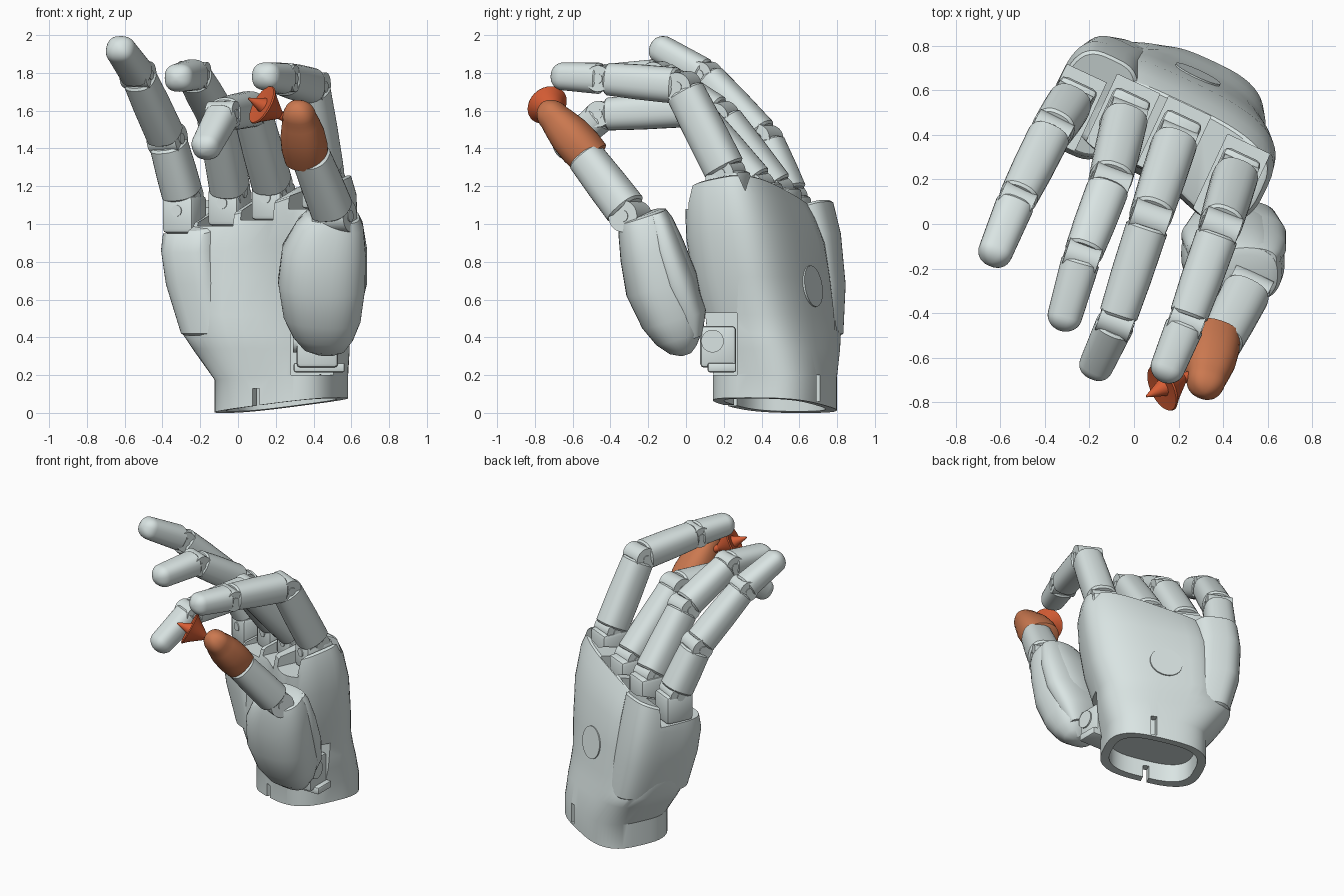
import bpy, bmesh
from math import sin, cos, pi, radians, exp
from mathutils import Vector as V, Matrix

if "Cube" in bpy.data.objects:
    bpy.data.objects.remove(bpy.data.objects["Cube"])

ANG = radians(-25)
U = V((cos(ANG), sin(ANG), 0))      # across the palm, little finger to thumb side
B = V((-sin(ANG), cos(ANG), 0))     # palm to back of hand
X, Y, Z = V((1, 0, 0)), V((0, 1, 0)), V((0, 0, 1))


def colour(name, rgb):
    m = bpy.data.materials.new(name)
    m.diffuse_color = (*rgb, 1)
    m.use_nodes = True
    m.node_tree.nodes["Principled BSDF"].inputs["Base Color"].default_value = m.diffuse_color
    return m


pale = colour("pale_grey", (.7, .78, .77))
orange = colour("orange", (.6, .19, .08))
red = colour("red_orange", (.68, .11, .035))


def activate(ob):
    bpy.ops.object.select_all(action='DESELECT')
    ob.select_set(True)
    bpy.context.view_layer.objects.active = ob


def shade(ob):
    activate(ob)
    bpy.ops.object.shade_smooth_by_angle(angle=radians(32))


def finish(name, bm, mat=None, smooth=True):
    bmesh.ops.recalc_face_normals(bm, faces=bm.faces)
    me = bpy.data.meshes.new(name)
    bm.to_mesh(me)
    bm.free()
    ob = bpy.data.objects.new(name, me)
    bpy.context.collection.objects.link(ob)
    me.materials.append(mat or pale)
    if smooth:
        shade(ob)
    return ob


def loft(name, secs, p=2.0, n=32, mat=None):
    """Skin superellipse sections (centre, u, v, half width, half depth)."""
    bm = bmesh.new()
    rings = []
    for c, u, v, a, b in secs:
        ring = []
        for i in range(n):
            ct, st = cos(2 * pi * i / n), sin(2 * pi * i / n)
            x = a * abs(ct) ** (2 / p) * (1 if ct > 0 else -1)
            y = b * abs(st) ** (2 / p) * (1 if st > 0 else -1)
            ring.append(bm.verts.new(V(c) + u * x + v * y))
        rings.append(ring)
    for r, s in zip(rings, rings[1:]):
        for i in range(n):
            j = (i + 1) % n
            bm.faces.new((r[i], r[j], s[j], s[i]))
    bm.faces.new(rings[0])
    bm.faces.new(rings[-1])
    return finish(name, bm, mat)


def frame(d, side=U):
    w = d.normalized()
    u = (side - w * side.dot(w)).normalized()
    return w, u, w.cross(u)


def shell(name, a, b, prof, p=2.5, mat=None, flat=1.0, side=U):
    """Loft along a-b; prof is a list of (fraction, radius)."""
    a, b = V(a), V(b)
    w, u, v = frame(b - a, side)
    return loft(name, [(a.lerp(b, t), u, v, r, r * flat) for t, r in prof], p, 32, mat)


def rod(name, a, b, r, r2=None, mat=None):
    d = V(b) - V(a)
    side = Z if abs(d.normalized().z) < .9 else U
    return shell(name, a, b, [(0, r), (1, r if r2 is None else r2)], 2, mat, side=side)


def add_box(bm, c, size, axes=(U, B, Z)):
    m = Matrix.Translation(V(c)) @ Matrix(axes).transposed().to_4x4() @ Matrix.Diagonal((*size, 1))
    bmesh.ops.create_cube(bm, size=1, matrix=m)


def block(name, c, size, axes=(U, B, Z), bevel=.015):
    bm = bmesh.new()
    add_box(bm, c, size, axes)
    bmesh.ops.bevel(bm, geom=bm.edges[:], offset=bevel, segments=2, affect='EDGES', profile=.5)
    return finish(name, bm)


def phalanx(name, a, b, r0, r1, g0, g1=.025, last=False, flat=.97):
    """One finger segment: chamfered sleeve, or a rounded fingertip."""
    L = (V(b) - V(a)).length
    g0, g1, e = g0 / L, g1 / L, .012 / L
    prof = [(g0, r0 * .88), (g0 + e, r0)]
    if last:
        k = 1 - r1 * .9 / L
        prof += [(k + (1 - k) * sin(i * pi / 16), max(r1 * cos(i * pi / 16), .006)) for i in range(9)]
    else:
        prof += [(.55, (r0 + r1) / 2 * 1.02), (1 - g1 - e, r1), (1 - g1, r1 * .88)]
        rod(name + "_core", a, b, r1 * .62)
    return shell(name, a, b, prof, 2.5, flat=flat)


def hinge(name, c, d, r):
    w, u, v = frame(d)
    c = V(c)
    rod(name, c - u * r * .88, c + u * r * .88, r * .8)
    rod(name + "_pin", c - u * r * .93, c + u * r * .93, r * .3)


def finger(name, pts, radii):
    for i, part in enumerate(("proximal", "middle", "tip")):
        phalanx(f"{name}_{part}", pts[i], pts[i + 1], radii[i], radii[i + 1],
                (.1, .03, .012)[i], last=i == 2, flat=(1.05, 1, .95)[i])
        if i:
            hinge(f"{name}_hinge_{i}", pts[i], V(pts[i + 1]) - V(pts[i - 1]), radii[i])


fingers = {
    "little_finger": [(-.27, .57, 1.07), (-.375, .41, 1.45), (-.53, .10, 1.79), (-.645, -.18, 1.955)],
    "ring_finger": [(-.03, .52, 1.11), (-.11, .18, 1.57), (-.235, -.15, 1.79), (-.33, -.48, 1.77)],
    "middle_finger": [(.2, .42, 1.14), (.07, .02, 1.61), (-.08, -.44, 1.58), (-.19, -.68, 1.37)],
    "index_finger": [(.465, .25, 1.2), (.385, -.02, 1.73), (.235, -.44, 1.77), (.125, -.71, 1.785)],
}

# cutters: knuckle slots, thumb recess, wrist slits
bm = bmesh.new()
for pts in fingers.values():
    add_box(bm, V(pts[0]) - B * .19 + Z * .13, (.21, .62, .5))
add_box(bm, (.47, .08, .365), (.38, .38, .33), (X, Y, Z))
add_box(bm, (.09, .2, .05), (.04, .16, .16))
add_box(bm, (.43, .73, .13), (.04, .16, .14))
cutter = finish("palm_cutter", bm, smooth=False)
cutter.hide_render = True


def carve(ob):
    m = ob.modifiers.new("slots", 'BOOLEAN')
    m.object = cutter
    activate(ob)
    for solver in ('EXACT', 'MANIFOLD', 'FLOAT'):   # keep the first solver that gives a full result
        m.solver = solver
        dg = bpy.context.evaluated_depsgraph_get()
        dg.update()
        if len(ob.evaluated_get(dg).data.polygons) > 200:
            bpy.ops.object.modifier_apply(modifier=m.name)
            break
    else:
        ob.modifiers.remove(m)
    shade(ob)


# palm with hollow wrist
Uw = U + Z * .12
Ut, Bt = U + Z * .24, B + Z * .22
palm = loft("palm", [
    ((.23, .47, .17), Uw, B, .28, .235), ((.23, .47, .042), Uw, B, .28, .235),
    ((.23, .47, .04), Uw, B, .335, .29), ((.23, .47, .19), U + Z * .05, B, .335, .29),
    ((.175, .468, .34), U, B, .41, .288), ((.147, .464, .42), U, B, .44, .285),
    ((.12, .46, .52), U, B, .47, .282), ((.12, .435, .72), U, B, .51, .276),
    ((.125, .41, .9), U + Z * .1, B + Z * .1, .525, .265),
    ((.13, .38, 1.04), U + Z * .2, B + Z * .18, .515, .235),
    ((.13, .365, 1.12), Ut, Bt, .49, .205), ((.13, .365, 1.13), Ut, Bt, .47, .19)], 3, 56)
# hollow the middle of the palm, push out the thumb-side edge, sink the side under its shell
for v in palm.data.vertices:
    rel = v.co - V((.125, .42, 0))
    u, d, k = rel.dot(U), rel.dot(B), min(1, max(0, (v.co.z - .35) / .45))
    if d < 0:
        v.co += B * k * min(1, -d / .2) * (.08 * exp(-((u + .02) / .25) ** 2) - .05 * exp(-((u - .42) / .16) ** 2))
    if u < -.2 and v.co.z > .44:
        s = min(1, (-.2 - u) / .15)
        v.co += U * .04 * s - B * d * .12 * s
carve(palm)

# outer shell on the little finger side
side_shell = loft("little_finger_side_shell", [
    ((-.09, .57, .41), U, B, .145, .25), ((-.095, .57, .42), U, B, .16, .262),
    ((-.16, .57, .68), U, B, .175, .272), ((-.19, .555, .9), U, B + Z * .2, .175, .26),
    ((-.19, .54, 1.03), U, B + Z * .38, .17, .232), ((-.19, .54, 1.045), U, B + Z * .38, .155, .217)], 3.2, 48)
carve(side_shell)

# round cover on the back of the hand
back, out = V((.285, .668, .67)), (B + Z * .15).normalized()
rod("back_cover", back - out * .03, back + out * .009, .11)

# knuckles and fingers
for name, pts in fingers.items():
    k = V(pts[0])
    block(name + "_knuckle", k - B * .03 - Z * .02, (.18, .2, .2), bevel=.025)
    rod(name + "_knuckle_screw", k - B * .136, k, .03)
    hinge(name + "_root_hinge", k + (V(pts[1]) - k).normalized() * .08, V(pts[1]) - k, .095)
    finger(name, pts, (.102, .096, .087, .078))

# thumb base joint
block("thumb_base", (.42, .17, .35), (.22, .19, .22), (X, Y, Z), .02)
rod("thumb_base_pin", (.29, .14, .38), (.54, .14, .38), .06)
block("thumb_base_foot", (.43, .19, .24), (.27, .15, .05), (X, Y, Z), .01)

# thumb metacarpal: rounded shell with a raised rear half
w, tu, tv = frame(V((.05, -.25, .77)), X)
loft("thumb_shell", [(c, tu, tv, a, b) for c, a, b in [
    ((.46, 0, .31), .05, .03), ((.455, -.015, .335), .11, .075), ((.45, -.035, .4), .16, .13),
    ((.445, -.07, .5), .205, .17), ((.443, -.13, .68), .232, .195), ((.455, -.18, .86), .222, .175),
    ((.485, -.215, .99), .18, .15), ((.5, -.23, 1.04), .145, .13), ((.5, -.235, 1.05), .12, .1)]], 2.4, 40)
loft("thumb_rear_plate", [(c, tu, tv, a, b) for c, a, b in [
    ((.455, .04, .4), .12, .05), ((.45, .02, .52), .19, .09), ((.448, -.05, .7), .236, .1),
    ((.46, -.11, .88), .224, .09), ((.49, -.15, 1.02), .17, .07), ((.5, -.165, 1.06), .14, .06)]], 2.4, 40)

# thumb segments with orange cap
tk, tp, tt = (.52, -.275, 1.02), (.385, -.535, 1.36), (.312, -.765, 1.64)
hinge("thumb_knuckle", V(tk) + V((-.01, -.02, .02)), V(tp) - V(tk), .105)
phalanx("thumb_proximal", tk, tp, .11, .1, .07, 0)
shell("thumb_cap", (.36, -.52, 1.365), tt, [(-.08, .1), (-.06, .113), (.15, .12), (.4, .115), (.62, .098)] +
      [(.72 + .28 * sin(i * pi / 14), max(.088 * cos(i * pi / 14), .006)) for i in range(8)], 2.4, orange, .92)

# red pointed disc held between thumb and index finger
apex, disc, tip = V((.225, -.69, 1.575)), V((.13, -.735, 1.63)), V((.055, -.775, 1.665))
shell("pinched_disc", apex, disc, [(0, .02), (.75, .085), (1, .112), (1.06, .108), (1.0, .04)], 2, red, side=Z)
rod("disc_spike", disc - (disc - apex) * .1, tip, .045, .004, red)
rod("disc_stem", V((.275, -.675, 1.55)), apex + (disc - apex) * .1, .024, mat=red)
